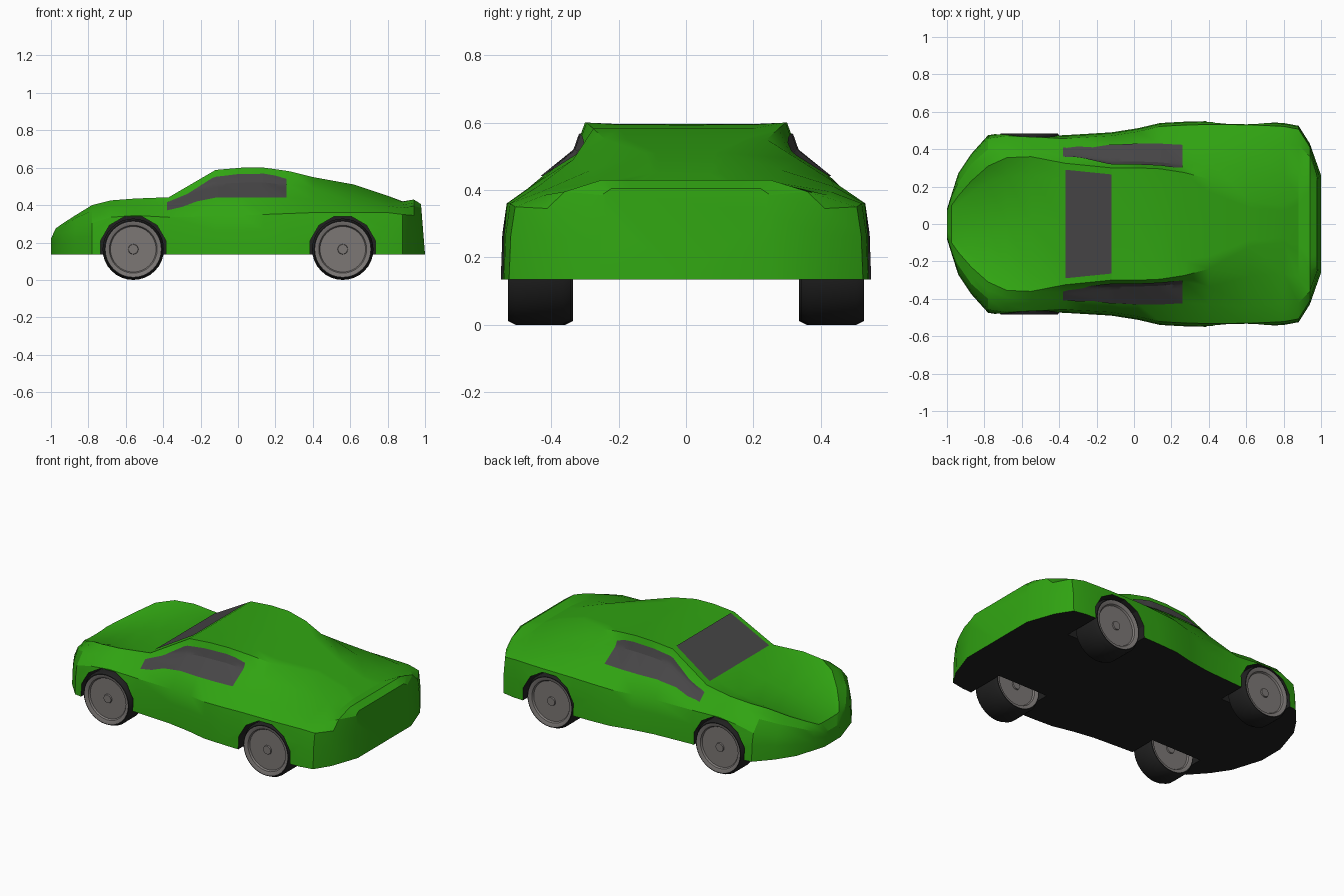
import bpy, bmesh, math
from mathutils import Matrix, Vector
from mathutils.bvhtree import BVHTree

if "Cube" in bpy.data.objects:
    bpy.data.objects.remove(bpy.data.objects["Cube"])

FLOOR = 0.135


def material(name, rgb):
    m = bpy.data.materials.new(name)
    m.diffuse_color = (*rgb, 1)
    m.use_nodes = True
    m.node_tree.nodes["Principled BSDF"].inputs["Base Color"].default_value = m.diffuse_color
    return m


GREEN = material("green_paint", (0.03, 0.37, 0.006))
BLACK = material("black_rubber", (0.0145, 0.0145, 0.0145))
GLASS = material("dark_glass", (0.062, 0.06, 0.062))
METAL = material("grey_metal", (0.2, 0.185, 0.178))


def make_object(name, bm, mats, smooth=25):
    bmesh.ops.recalc_face_normals(bm, faces=bm.faces)
    mesh = bpy.data.meshes.new(name)
    bm.to_mesh(mesh)
    bm.free()
    for m in mats:
        mesh.materials.append(m)
    ob = bpy.data.objects.new(name, mesh)
    bpy.context.collection.objects.link(ob)
    if smooth:
        smooth_by_angle(ob, smooth)
    return ob


def activate(ob):
    bpy.ops.object.select_all(action='DESELECT')
    ob.select_set(True)
    bpy.context.view_layer.objects.active = ob


def smooth_by_angle(ob, deg):
    activate(ob)
    bpy.ops.object.shade_smooth_by_angle(angle=math.radians(deg))


# Body stations: x, half width, shoulder z, belt y, belt z, ridge y, ridge z, centre z
STATIONS = [
    (-1.00, .08, .19, .07, .21, .05, .22, .22),
    (-.975, .16, .21, .15, .25, .10, .275, .27),
    (-.94, .27, .25, .22, .285, .15, .30, .285),
    (-.87, .375, .275, .32, .33, .23, .345, .31),
    (-.78, .475, .305, .40, .37, .31, .40, .34),
    (-.68, .49, .335, .43, .38, .355, .425, .37),
    (-.55, .483, .345, .42, .385, .36, .435, .40),
    (-.37, .475, .335, .405, .37, .325, .442, .442),
    (-.12, .49, .34, .42, .44, .30, .588, .588),
    (.02, .512, .345, .427, .44, .30, .60, .595),
    (.14, .54, .35, .427, .44, .295, .60, .593),
    (.27, .547, .355, .42, .44, .275, .582, .582),
    (.40, .55, .36, .43, .43, .24, .55, .55),
    (.62, .548, .36, .44, .41, .12, .51, .51),
    (.80, .54, .36, .43, .395, .10, .45, .45),
    (.88, .525, .35, .42, .385, .15, .418, .42),
    (.94, .43, .345, .36, .395, .25, .43, .43),
    (1.0, .26, .33, .25, .385, .22, .405, .405),
]


def section(x, w, zs, yc, zc, yr, zr, zt):
    k = 0.22 if -0.2 < x < 0.3 else 0.5          # cabin sides are concave
    half = [(0, FLOOR), (w, FLOOR), (w - .005, FLOOR + .6 * (zs - FLOOR)),
            (w - .018, zs), (yc, zc),
            (yr + k * (yc - yr), (zr + zc) / 2), (yr, zr),
            (.72 * yr, zt + .25 * (zr - zt)), (0, zt)]
    ring = half + [(-y, z) for y, z in half[-2:0:-1]]
    slant = 0.08 if x == 1.0 else 0              # tail panel leans forward
    return [(x - slant * (z - FLOOR), y, z) for y, z in ring]


# Car body: loft through the stations, black underside
bm = bmesh.new()
rings = [[bm.verts.new(p) for p in section(*s)] for s in STATIONS]
n = len(rings[0])
for a, b in zip(rings, rings[1:]):
    for i in range(n):
        j = (i + 1) % n
        bm.faces.new((a[i], a[j], b[j], b[i]))
bm.faces.new(rings[0])
bm.faces.new(rings[-1])
bmesh.ops.recalc_face_normals(bm, faces=bm.faces)
for f in bm.faces:
    f.material_index = 1 if f.normal.z < -0.9 else 0
surface = BVHTree.FromBMesh(bm)
body = make_object("car_body", bm, [GREEN, BLACK], 0)

# Wheel arches: cut with faceted black-lined cylinders
turn = Matrix.Rotation(math.pi / 2, 4, 'X')
bm = bmesh.new()
for x in (-.56, .56):
    for side in (-1, 1):
        bmesh.ops.create_cone(
            bm, cap_ends=True, segments=12, radius1=.18, radius2=.18, depth=.32,
            matrix=Matrix.Translation((x, side * .46, .165)) @ turn
            @ Matrix.Rotation(math.pi / 12, 4, 'Z'))
for f in bm.faces:
    f.material_index = 1
cutter = make_object("arch_cutter", bm, [GREEN, BLACK], 0)
cutter.hide_render = True
mod = body.modifiers.new("arches", 'BOOLEAN')
mod.operation = 'DIFFERENCE'
mod.solver = 'EXACT'
mod.object = cutter
activate(body)
bpy.ops.object.modifier_apply(modifier=mod.name)
bpy.data.objects.remove(cutter)
smooth_by_angle(body, 25)


# Windows: thin plates laid on the body surface by ray casting
def glass_plate(name, columns, rows, start, direction):
    bm = bmesh.new()
    grid = []
    for c in columns:
        line = []
        for r in range(rows + 1):
            hit, normal, _, _ = surface.ray_cast(start(c, r / rows), Vector(direction))
            line.append(bm.verts.new(hit - Vector(direction) * 0.006))
        grid.append(line)
    for a, b in zip(grid, grid[1:]):
        for r in range(rows):
            bm.faces.new((a[r], a[r + 1], b[r + 1], b[r]))
    return make_object(name, bm, [GLASS])


def interp(points, x):
    for (x0, v0), (x1, v1) in zip(points, points[1:]):
        if x <= x1:
            return v0 + (v1 - v0) * (x - x0) / (x1 - x0)
    return points[-1][1]


TOP = [(-.38, .415), (-.27, .46), (-.13, .55), (0, .566), (.14, .568), (.2, .558), (.26, .54)]
BOTTOM = [(-.38, .372), (-.30, .39), (-.22, .42), (-.11, .442), (.26, .442)]
side_columns = [-.38 + .64 * i / 32 for i in range(33)]
for label, s in (("left", 1), ("right", -1)):
    glass_plate(label + "_side_window", side_columns, 8,
                lambda x, t: Vector((x, s * 2, interp(BOTTOM, x) * (1 - t) + interp(TOP, x) * t)),
                (0, -s, 0))


def windscreen_point(x, t):
    half = .29 - .025 * (x + .365) / .245
    return Vector((x, half * (2 * t - 1), 2))


glass_plate("windscreen", [-.365 + .245 * i / 6 for i in range(7)], 8,
            windscreen_point, (0, 0, -1))


# Wheels: revolved tyre with metal rim on both sides
def wheel(name, x, y, half, steps=32):
    side = [(0, half - .01), (.025, half - .01), (.027, half - .018), (.122, half - .018),
            (.128, half - .008), (.148, half), (.153, half), (.164, half - .022)]
    profile = side + [(r, -d) for r, d in side[::-1]]
    bm = bmesh.new()
    verts = [bm.verts.new((r, d, 0)) for r, d in profile]
    edges = [bm.edges.new(e) for e in zip(verts, verts[1:])]
    bmesh.ops.spin(bm, geom=verts + edges, cent=(0, 0, 0), axis=(0, 1, 0),
                   angle=2 * math.pi, steps=steps)
    bmesh.ops.remove_doubles(bm, verts=bm.verts, dist=1e-4)
    for f in bm.faces:
        c = f.calc_center_median()
        f.material_index = 1 if math.hypot(c.x, c.z) < .148 else 0
    ob = make_object(name, bm, [BLACK, METAL], 35)
    ob.location = (x, y, .164)


for label, s in (("left", 1), ("right", -1)):
    wheel("front_wheel_" + label, -.56, s * .41, .075)
    wheel("rear_wheel_" + label, .56, s * .435, .093)
